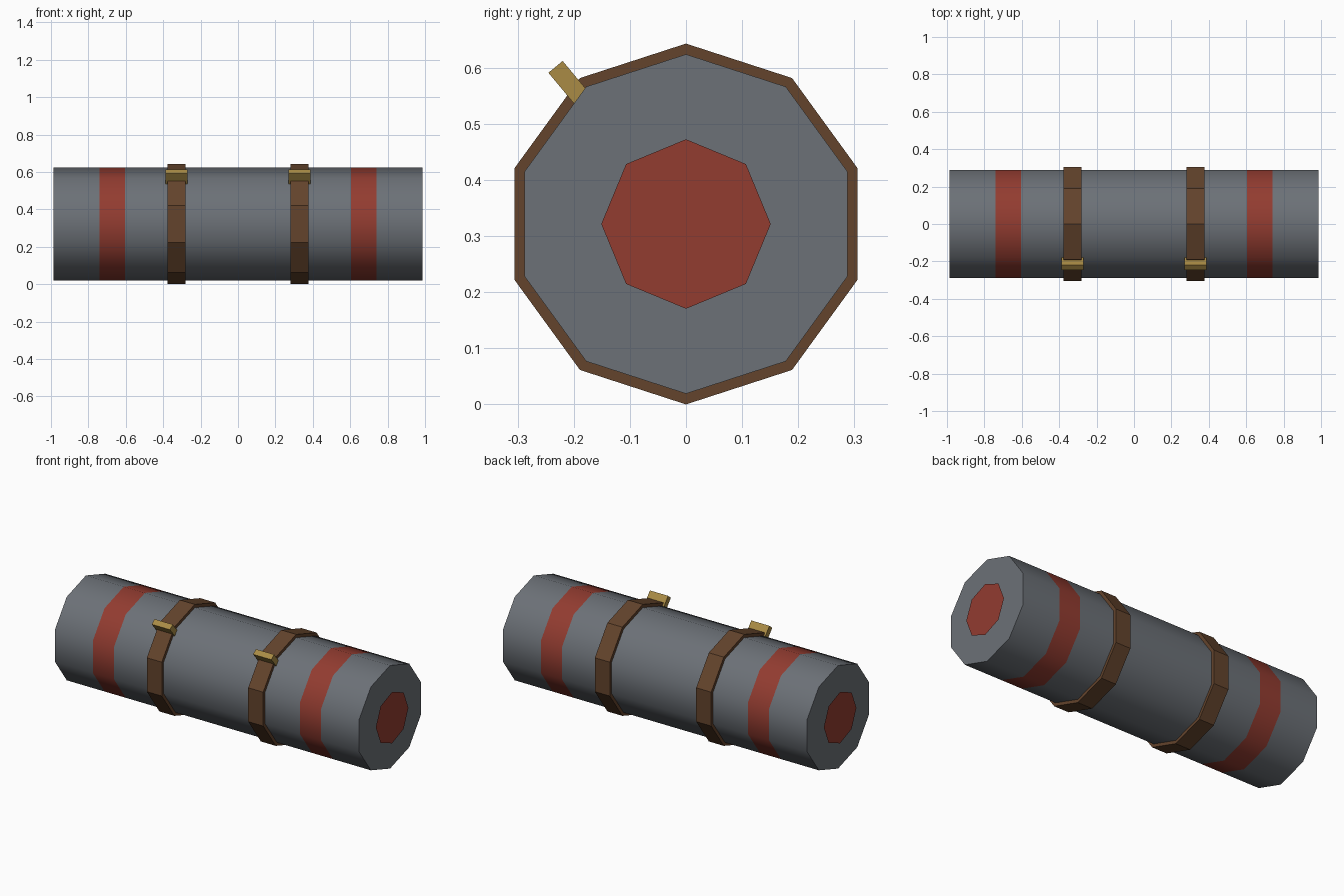
import bpy, bmesh
from math import sin, cos, pi, radians
from mathutils import Matrix

if "Cube" in bpy.data.objects:
    bpy.data.objects.remove(bpy.data.objects["Cube"])

CZ = 0.3215  # height of the tube's axis


def material(name, rgb):
    m = bpy.data.materials.new(name)
    m.diffuse_color = (*rgb, 1)
    m.use_nodes = True
    m.node_tree.nodes["Principled BSDF"].inputs["Base Color"].default_value = m.diffuse_color
    return m


GREY = material("grey_metal", (0.15, 0.165, 0.185))
RED = material("red_paint", (0.29, 0.045, 0.03))
BROWN = material("brown_leather", (0.125, 0.057, 0.025))
BRASS = material("brass", (0.40, 0.26, 0.06))


def finish(bm, name, mats):
    bm.normal_update()
    me = bpy.data.meshes.new(name)
    bm.to_mesh(me)
    bm.free()
    for m in mats:
        me.materials.append(m)
    ob = bpy.data.objects.new(name, me)
    bpy.context.collection.objects.link(ob)
    return ob


def ring(bm, x, r, n):
    # polygon across the x axis, one corner pointing straight up
    return [bm.verts.new((x, r * sin(2 * pi * i / n), CZ + r * cos(2 * pi * i / n)))
            for i in range(n)]


def bridge(bm, a, b, mat=0):
    n = len(a)
    for i in range(n):
        j = (i + 1) % n
        bm.faces.new((a[i], a[j], b[j], b[i])).material_index = mat


# Main tube with two flush red bands
bm = bmesh.new()
stations = [-0.987, -0.741, -0.604, 0.604, 0.741, 0.987]
rings = [ring(bm, x, 0.3025, 10) for x in stations]
for k in range(5):
    bridge(bm, rings[k], rings[k + 1], k % 2)
bm.faces.new(rings[0])
bm.faces.new(rings[-1])
bmesh.ops.recalc_face_normals(bm, faces=bm.faces[:])
tube = finish(bm, "tube_body", [GREY, RED])
bpy.context.view_layer.objects.active = tube
tube.select_set(True)
bpy.ops.object.shade_smooth_by_angle(angle=radians(50))

for side, label in ((-1, "left"), (1, "right")):
    # Thin octagonal end marker just off the tube's end
    bm = bmesh.new()
    disc = bm.faces.new(ring(bm, side, 0.151, 8))
    bm.normal_update()
    if disc.normal.x * side < 0:
        disc.normal_flip()
    finish(bm, label + "_end_disc", [RED])

    # Strap: closed band around the tube
    x = side * 0.329
    bm = bmesh.new()
    loop = [ring(bm, x + dx, r, 10) for dx, r in
            ((-0.0485, 0.30), (-0.0485, 0.3215), (0.0485, 0.3215), (0.0485, 0.30))]
    for k in range(4):
        bridge(bm, loop[k], loop[(k + 1) % 4])
    bmesh.ops.recalc_face_normals(bm, faces=bm.faces[:])
    finish(bm, label + "_strap", [BROWN])

    # Buckle: small block set radially into the strap
    bm = bmesh.new()
    bmesh.ops.create_cube(bm, size=1, matrix=(
        Matrix.Translation((x, 0, CZ)) @ Matrix.Rotation(radians(39.7), 4, 'X')
        @ Matrix.Translation((0, 0, 0.319)) @ Matrix.Diagonal((0.118, 0.033, 0.09, 1))))
    finish(bm, label + "_buckle", [BRASS])
